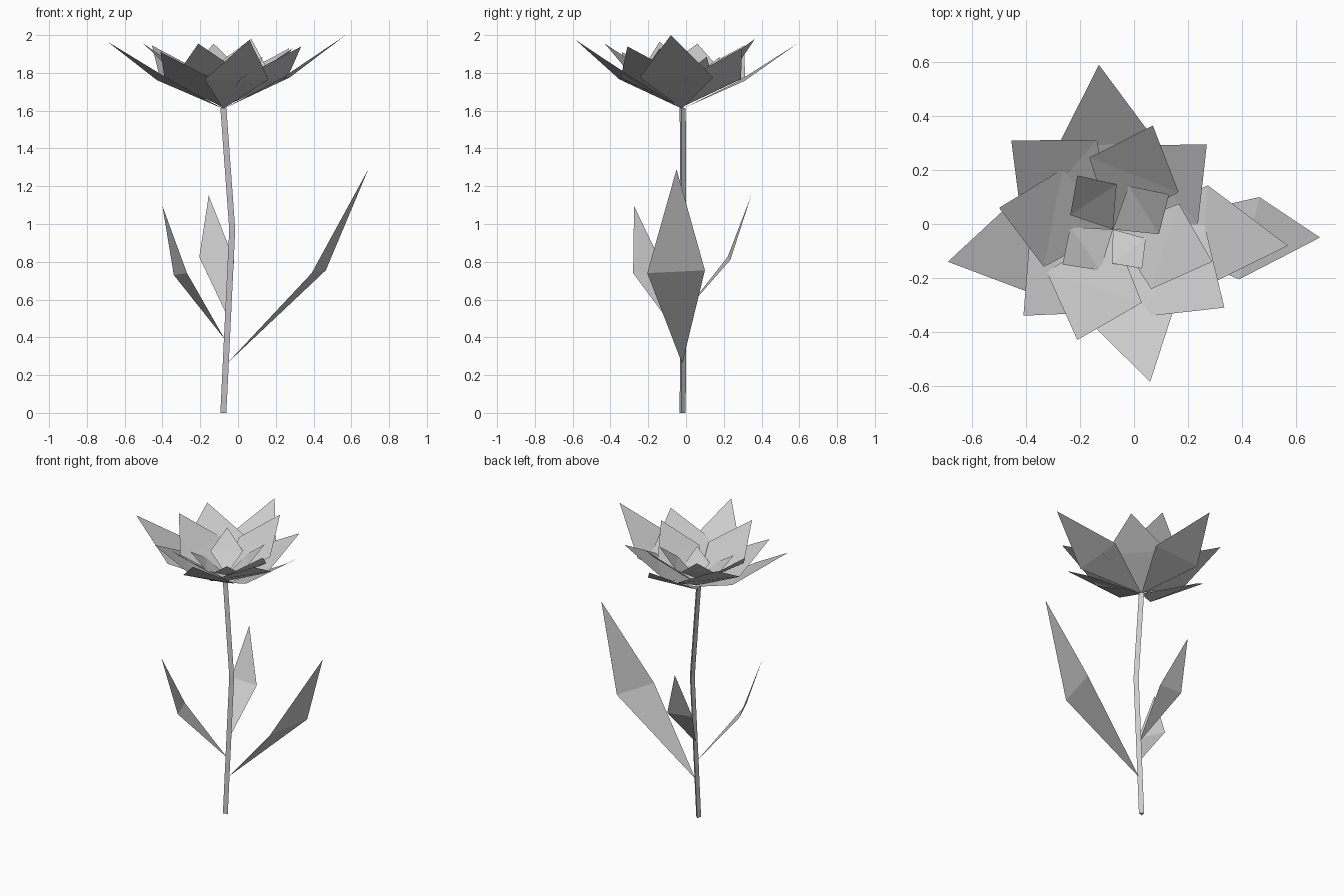
import bpy
from math import cos, sin, radians
from mathutils import Vector

if "Cube" in bpy.data.objects:
    bpy.data.objects.remove(bpy.data.objects["Cube"])


def mesh_object(name, verts, faces):
    mesh = bpy.data.meshes.new(name)
    mesh.from_pydata([tuple(v) for v in verts], [], faces)
    mesh.update()
    obj = bpy.data.objects.new(name, mesh)
    bpy.context.collection.objects.link(obj)
    return obj


def blade(name, base, side_a, tip, side_b):
    """Four-cornered leaf or petal, bent across its widest line."""
    return mesh_object(name, [base, side_a, tip, side_b], [(0, 1, 3), (1, 2, 3)])


# Stem: slim three-sided stalk with one bend
path = [(-0.08, -0.02, 0), (-0.033, -0.017, 0.97), (-0.08, -0.02, 1.615)]
r = 0.019
verts = [(x + r * cos(radians(a)), y + r * sin(radians(a)), z)
         for x, y, z in path for a in (105, 225, 345)]
faces = [(3 * k + i, 3 * k + (i + 1) % 3, 3 * k + 3 + (i + 1) % 3, 3 * k + 3 + i)
         for k in range(2) for i in range(3)]
mesh_object("stem", verts, faces + [(2, 1, 0), (6, 7, 8)])

# Leaves
blade("leaf_right", (-0.06, -0.02, 0.26), (0.39, -0.205, 0.74),
      (0.69, -0.05, 1.29), (0.465, 0.10, 0.755))
blade("leaf_left", (-0.07, -0.02, 0.39), (-0.34, -0.10, 0.73),
      (-0.40, -0.275, 1.095), (-0.27, -0.28, 0.74))
blade("leaf_back", (-0.06, -0.02, 0.52), (-0.02, 0.235, 0.81),
      (-0.155, 0.345, 1.15), (-0.205, 0.22, 0.825))

# Flower: four rings of petals stacked on one heart
# ring name: (base height, mid position, half width / length, mid rise, tips)
heart = Vector((-0.078, -0.02, 1.62))
rings = {
    "outer_petal": (1.61, 0.515, 0.30, 0.41, [
        (-0.69, -0.14, 1.965), (0.06, -0.585, 1.975),
        (0.57, -0.08, 2.0), (-0.13, 0.59, 1.955)]),
    "second_petal": (1.62, 0.525, 0.42, 0.48, [
        (-0.455, 0.31, 1.945), (-0.41, -0.34, 1.91),
        (0.335, -0.31, 1.94), (0.27, 0.295, 1.93)]),
    "third_petal": (1.635, 0.525, 0.43, 0.51, [
        (-0.50, 0.06, 1.955), (-0.21, -0.43, 1.955),
        (0.29, -0.14, 1.93), (0.07, 0.365, 1.98)]),
    "inner_petal": (1.665, 0.55, 0.43, 0.57, [
        (-0.21, 0.18, 1.885), (-0.265, -0.15, 1.83),
        (0.03, -0.165, 1.81), (0.13, 0.11, 1.885)]),
}
for name, (base_z, mid, width, rise, tips) in rings.items():
    for i, tip in enumerate(tips):
        d = Vector(tip) - heart
        centre = heart + Vector((d.x * mid, d.y * mid, d.z * rise))
        side = Vector((-d.y, d.x, 0)) * width
        blade(f"{name}_{i + 1}", (heart.x, heart.y, base_z),
              centre - side, tip, centre + side)
